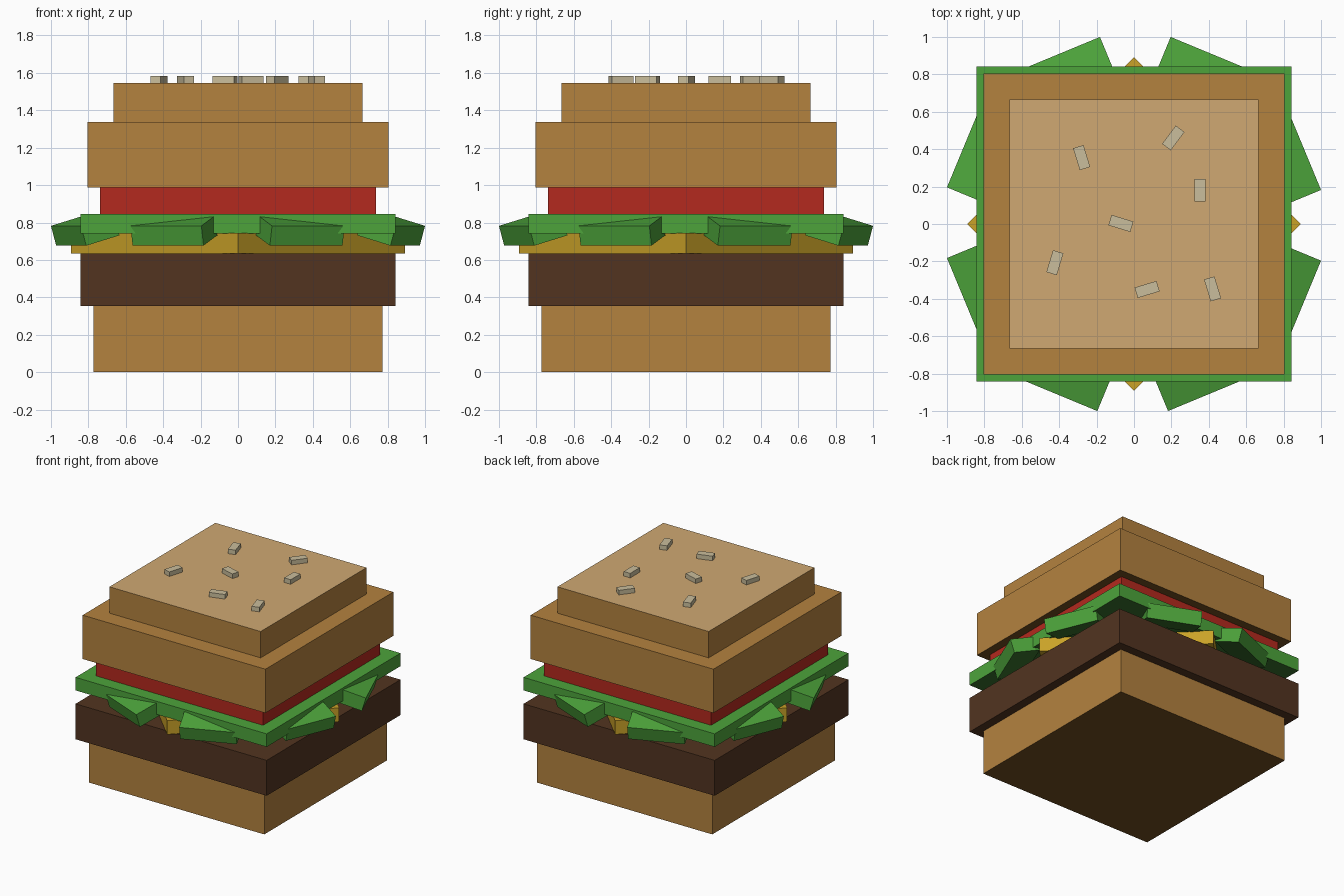
import bpy, bmesh, math
from mathutils import Matrix, Vector

if "Cube" in bpy.data.objects:
    bpy.data.objects.remove(bpy.data.objects["Cube"])


def material(name, hex_code):
    """Flat material from an sRGB hex code."""
    def lin(i):
        c = int(hex_code[i:i + 2], 16) / 255
        return c / 12.92 if c <= 0.04045 else ((c + 0.055) / 1.055) ** 2.4
    mat = bpy.data.materials.new(name)
    mat.diffuse_color = (lin(0), lin(2), lin(4), 1)
    mat.use_nodes = True
    mat.node_tree.nodes["Principled BSDF"].inputs["Base Color"].default_value = mat.diffuse_color
    return mat


BUN = material("toasted bun", "B4823F")
BUN_BASE = material("dark bun underside", "704D20")
CRUST = material("pale bun top", "D0A972")
MEAT = material("brown meat", "523420")
CHEESE = material("yellow cheese", "CAA228")
LETTUCE = material("green lettuce", "4DA43B")
LETTUCE_BASE = material("dark lettuce underside", "39712C")
TOMATO = material("red tomato", "B4291E")
SEED = material("pale seed", "CABE9C")


def box(name, size, mat, matrix, base=None, top=None):
    """Box placed by a matrix, with optional colours for its lower and upper faces."""
    mesh = bpy.data.meshes.new(name)
    bm = bmesh.new()
    bmesh.ops.create_cube(bm, size=1, matrix=matrix @ Matrix.Diagonal((*size, 1)))
    bm.to_mesh(mesh)
    bm.free()
    for m in (mat, base or mat, top or mat):
        mesh.materials.append(m)
    for face in mesh.polygons:
        if face.normal.z < -0.9:
            face.material_index = 1
        elif face.normal.z > 0.9:
            face.material_index = 2
    obj = bpy.data.objects.new(name, mesh)
    bpy.context.collection.objects.link(obj)
    return obj


def layer(name, half, z0, z1, mat, base=None, top=None, turn=0):
    """Square slab between two heights."""
    place = Matrix.Translation((0, 0, (z0 + z1) / 2)) @ Matrix.Rotation(turn, 4, 'Z')
    return box(name, (2 * half, 2 * half, z1 - z0), mat, place, base, top)


# Stacked layers
layer("bottom_bun", 0.772, 0, 0.353, BUN, BUN_BASE)
layer("patty", 0.842, 0.353, 0.635, MEAT)
layer("cheese_slice", 0.892 / math.sqrt(2), 0.635, 0.745, CHEESE, turn=math.pi / 4)
layer("lettuce_slab", 0.842, 0.742, 0.846, LETTUCE, LETTUCE_BASE)
layer("tomato_slice", 0.737, 0.846, 0.988, TOMATO)
layer("top_bun", 0.805, 0.988, 1.337, BUN, BUN_BASE)
layer("bun_crown", 0.666, 1.337, 1.547, BUN, BUN_BASE, CRUST)

# Drooping lettuce leaves, a pair on each side: direction, corner position, length
DEPTH, THICK = 0.2, 0.11
for side in range(4):
    for s, corner, length in ((1, 0.182, 0.42), (-1, 0.196, 0.41)):
        # the outer top corner of the leaf is the pivot
        place = (Matrix.Rotation(side * math.pi / 2, 4, 'Z')
                 @ Matrix.Translation((corner * s, -1.0, 0.782))
                 @ Matrix.Rotation(math.radians(22.5) * s, 4, 'Z')
                 @ Matrix.Rotation(math.radians(16), 4, 'X')
                 @ Matrix.Translation(Vector((s * length, DEPTH, -THICK)) / 2))
        box(f"lettuce_leaf_{side}_{'right' if s > 0 else 'left'}",
            (length, DEPTH, THICK), LETTUCE, place, LETTUCE_BASE)

# Seeds: x, y and heading in degrees
seeds = [(-0.28, 0.355, 107), (0.21, 0.46, 53), (0.352, 0.18, 90), (-0.07, 0.003, -17),
         (-0.423, -0.207, 73), (0.07, -0.35, 17), (0.42, -0.347, 107)]
for i, (x, y, heading) in enumerate(seeds):
    place = (Matrix.Translation((x, y, 1.563))
             @ Matrix.Rotation(math.radians(heading), 4, 'Z'))
    box(f"seed_{i + 1}", (0.122, 0.058, 0.04), SEED, place)
